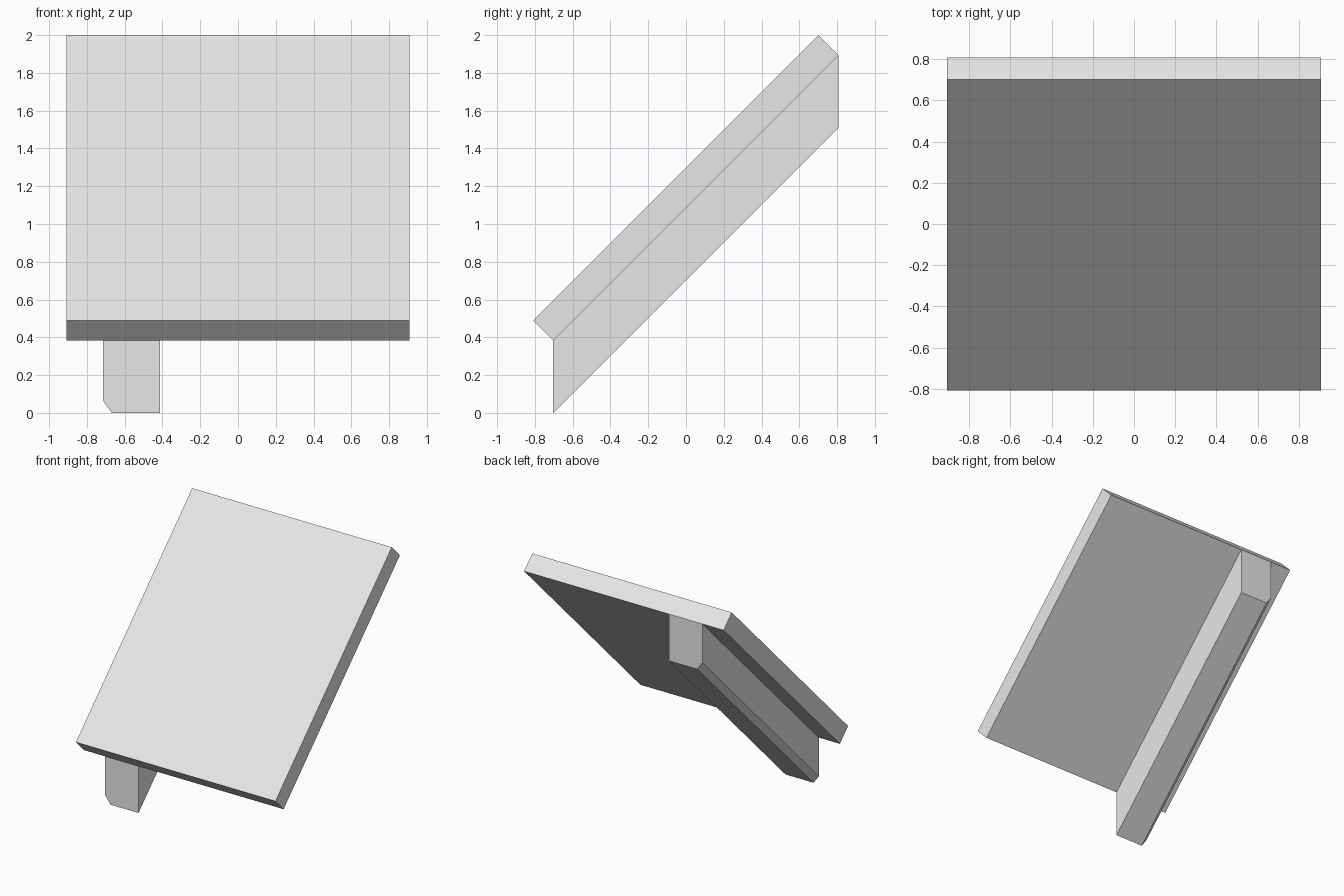
import bpy
import bmesh
from mathutils import Vector

cube = bpy.data.objects.get("Cube")
if cube:
    bpy.data.objects.remove(cube, do_unlink=True)

# Single plain grey
grey = bpy.data.materials.new("light_grey")
grey.use_nodes = True
grey.diffuse_color = (0.8, 0.8, 0.8, 1)
grey.node_tree.nodes["Principled BSDF"].inputs["Base Color"].default_value = grey.diffuse_color


def sweep(name, profile, direction):
    """Extrude a flat outline along a direction into a closed solid."""
    mesh = bpy.data.meshes.new(name)
    bm = bmesh.new()
    face = bm.faces.new([bm.verts.new(p) for p in profile])
    result = bmesh.ops.extrude_face_region(bm, geom=[face], use_keep_orig=True)
    moved = [g for g in result["geom"] if isinstance(g, bmesh.types.BMVert)]
    bmesh.ops.translate(bm, verts=moved, vec=Vector(direction))
    bmesh.ops.recalc_face_normals(bm, faces=bm.faces)
    bm.to_mesh(mesh)
    bm.free()
    mesh.materials.append(grey)
    obj = bpy.data.objects.new(name, mesh)
    bpy.context.collection.objects.link(obj)
    return obj


rise = 1.51          # the slope climbs equally in y and z
half_width = 0.907
front_y, joint_z = -0.703, 0.384   # lower front edge where slab meets beam
thick = 0.106        # y and z components of the slab thickness

# Sloping slab, square-cut at its ends
slab_outline = [
    (-half_width, front_y, joint_z),
    (-half_width, front_y - thick, joint_z + thick),
    (-half_width, front_y - thick + rise, joint_z + thick + rise),
    (-half_width, front_y + rise, joint_z + rise),
]
sweep("sloping_slab", slab_outline, (2 * half_width, 0, 0))

# Support beam under the slab, plumb-cut ends, one chamfered lower edge
beam_section = [(-0.715, joint_z), (-0.715, 0.065), (-0.668, 0), (-0.412, 0), (-0.412, joint_z)]
sweep("support_beam", [(x, front_y, z) for x, z in beam_section], (0, rise, rise))
